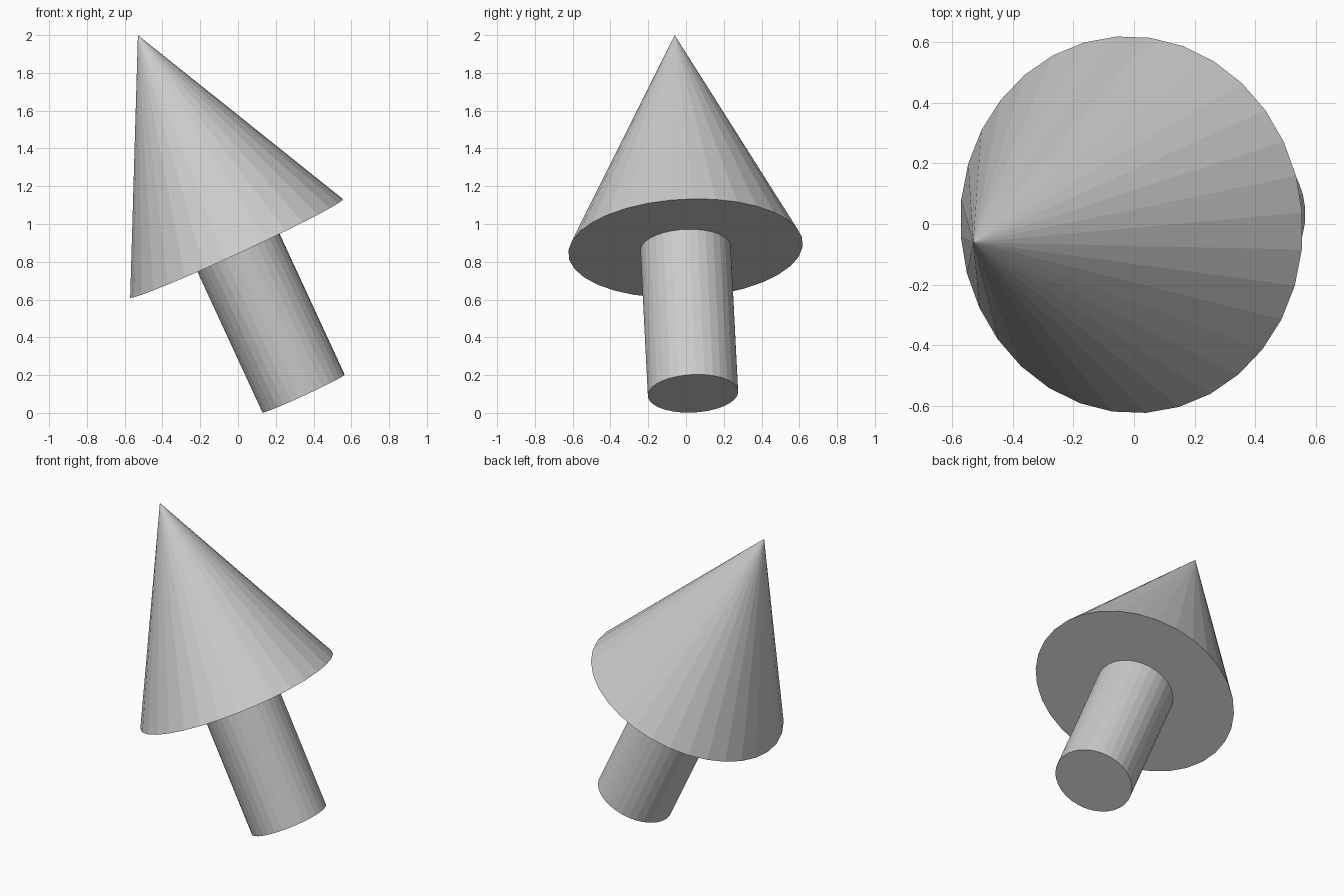
import bpy, bmesh
from mathutils import Vector, Matrix

if "Cube" in bpy.data.objects:
    bpy.data.objects.remove(bpy.data.objects["Cube"])

APEX = Vector((-0.53, -0.06, 2.0))
FOOT = Vector((0.347, 0.037, 0.1025))
HEAD_LENGTH = 1.245
SIDES = 32

# Frame along the tilted arrow: z runs from foot to apex
axis = (APEX - FOOT).normalized()
side_y = (Vector((0, 1, 0)) - axis * axis.y).normalized()
side_x = side_y.cross(axis)
tilt = Matrix((side_x, side_y, axis)).transposed().to_4x4() @ Matrix.Rotation(0.064, 4, 'Z')


def round_part(name, start, end, r_start, r_end):
    """Flat-faced cone or cylinder between two points on the axis."""
    mesh = bpy.data.meshes.new(name)
    bm = bmesh.new()
    bmesh.ops.create_cone(bm, cap_ends=True, segments=SIDES, radius1=r_start,
                          radius2=r_end, depth=(end - start).length)
    bmesh.ops.remove_doubles(bm, verts=bm.verts, dist=1e-5)
    bm.to_mesh(mesh)
    bm.free()
    obj = bpy.data.objects.new(name, mesh)
    obj.matrix_world = Matrix.Translation((start + end) / 2) @ tilt
    bpy.context.collection.objects.link(obj)


neck = APEX - axis * HEAD_LENGTH
# Shaft of the arrow
round_part("arrow_shaft", FOOT, neck, 0.24, 0.24)
# Pointed head
round_part("arrow_head", neck, APEX, 0.622, 0)
